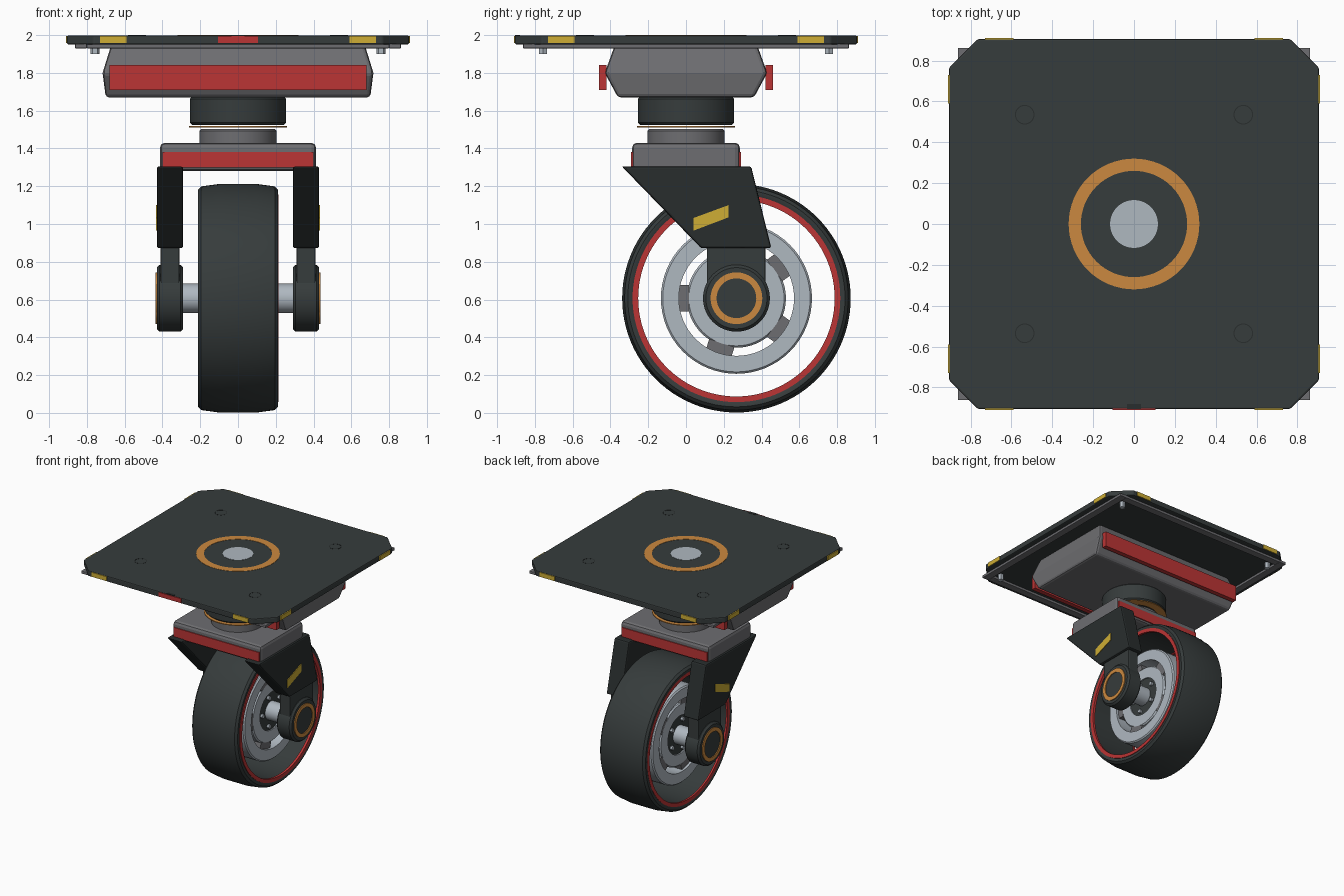
import bpy, bmesh, math
from mathutils import Matrix, Vector

if "Cube" in bpy.data.objects:
    bpy.data.objects.remove(bpy.data.objects["Cube"], do_unlink=True)


def material(name, r, g, b):
    m = bpy.data.materials.new(name)
    m.use_nodes = True
    m.diffuse_color = (r, g, b, 1)
    m.node_tree.nodes["Principled BSDF"].inputs["Base Color"].default_value = (r, g, b, 1)
    return m


DARK = material("charcoal", 0.037, 0.045, 0.045)
BLACK = material("near black", 0.022, 0.027, 0.027)
GREY = material("mid grey", 0.155, 0.155, 0.165)
SILVER = material("silver", 0.43, 0.48, 0.53)
RED = material("red", 0.50, 0.035, 0.035)
ORANGE = material("orange", 0.60, 0.25, 0.05)
YELLOW = material("yellow", 0.62, 0.42, 0.035)

WY, WZ = 0.267, 0.607  # wheel axis


def finish(name, bm, mat, bevel=0, smooth=False):
    bmesh.ops.recalc_face_normals(bm, faces=bm.faces)
    me = bpy.data.meshes.new(name)
    bm.to_mesh(me)
    bm.free()
    ob = bpy.data.objects.new(name, me)
    bpy.context.collection.objects.link(ob)
    me.materials.append(mat)
    if bevel:
        mod = ob.modifiers.new("edge bevel", 'BEVEL')
        mod.width, mod.segments, mod.limit_method = bevel, 2, 'ANGLE'
    if smooth:
        bpy.ops.object.select_all(action='DESELECT')
        ob.select_set(True)
        bpy.context.view_layer.objects.active = ob
        bpy.ops.object.shade_smooth_by_angle(angle=math.radians(35))
    return ob


def box(name, mat, lo, hi, bevel=0):
    bm = bmesh.new()
    bmesh.ops.create_cube(bm, size=1)
    lo, hi = Vector(lo), Vector(hi)
    for v in bm.verts:
        v.co = Vector([a + (c + 0.5) * (b - a) for a, b, c in zip(lo, hi, v.co)])
    return finish(name, bm, mat, bevel)


def prism(name, mat, points, axis, start, end, bevel=0):
    """Extrude a flat outline along x (points are y, z) or z (points are x, y)."""
    bm = bmesh.new()
    place = (lambda p, d: (d, *p)) if axis == 'x' else (lambda p, d: (*p, d))
    face = bm.faces.new([bm.verts.new(place(p, start)) for p in points])
    new = bmesh.ops.extrude_face_region(bm, geom=[face])["geom"]
    shift = Vector(place((0, 0), end - start))
    bmesh.ops.translate(bm, vec=shift, verts=[v for v in new if isinstance(v, bmesh.types.BMVert)])
    return finish(name, bm, mat, bevel)


def lathe(name, mat, profile, axis='z', centre=(0, 0, 0), steps=64):
    """Spin a closed (radius, height) profile around an axis."""
    bm = bmesh.new()
    rings = []
    for i in range(steps):
        a = math.tau * i / steps
        c, s = math.cos(a), math.sin(a)
        rings.append([bm.verts.new((r * c, r * s, h) if axis == 'z' else (h, r * c, r * s))
                      for r, h in profile])
    n = len(profile)
    for i in range(steps):
        a, b = rings[i], rings[(i + 1) % steps]
        for j in range(n):
            k = (j + 1) % n
            bm.faces.new((a[j], b[j], b[k], a[k]))
    bmesh.ops.remove_doubles(bm, verts=bm.verts, dist=1e-5)
    bmesh.ops.translate(bm, vec=Vector(centre), verts=bm.verts)
    return finish(name, bm, mat, smooth=True)


def ring(name, mat, inner, outer, lo, hi, axis='z', centre=(0, 0, 0), c=0.0, steps=64):
    """Tube, or a solid disc when inner is 0, with chamfered outer rims."""
    prof = [(inner, lo), (outer - c, lo), (outer, lo + c), (outer, hi - c), (outer - c, hi), (inner, hi)]
    if not c:
        prof = [(inner, lo), (outer, lo), (outer, hi), (inner, hi)]
    return lathe(name, mat, prof, axis, centre, steps)


# Mounting plate with cut corners
P, C = 0.905, 0.765
outline = [(C, -P), (P, -C), (P, C), (C, P), (-C, P), (-P, C), (-P, -C), (-C, -P)]
prism("top_plate", DARK, outline, 'z', 1.95, 1.998, 0.008)
ring("plate_orange_ring", ORANGE, 0.26, 0.32, 1.995, 2.0)
ring("plate_centre_disc", SILVER, 0, 0.117, 1.995, 2.0)
box("plate_notch", BLACK, (-0.035, -0.905, 1.99), (0.035, -0.88, 2.0))
box("front_red_marker", RED, (-0.105, -0.911, 1.957), (0.105, -0.902, 1.994))

# Corner details: holes, bolts and edge markers
for sx in (-1, 1):
    for sy in (-1, 1):
        ring("plate_hole_cap", BLACK, 0.043, 0.048, 1.996, 1.9995, centre=(sx * .535, sy * .535, 0), steps=32)
        ring("frame_bolt", SILVER, 0, 0.024, 1.9, 1.95, centre=(sx * .757, sy * .757, 0), steps=6)
        xs, ys = sorted((sx * .59, sx * .73)), sorted((sy * .902, sy * .911))
        box("edge_marker", YELLOW, (xs[0], ys[0], 1.957), (xs[1], ys[1], 1.994))
        xs, ys = sorted((sx * .902, sx * .911)), sorted((sy * .59, sy * .73))
        box("edge_marker", YELLOW, (xs[0], ys[0], 1.957), (xs[1], ys[1], 1.994))

# Square frame under the plate
for s in (-1, 1):
    a, b = sorted((s * 0.80, s * 0.862))
    box("frame_rail", GREY, (a, -0.862, 1.93), (b, 0.862, 1.953), 0.004)
    box("frame_rail", GREY, (-0.80, a, 1.93), (0.80, b, 1.953), 0.004)

# Tapered housing built from stacked rectangles
bm = bmesh.new()
layers = []
for hx, hy, z in ((0.70, 0.36, 1.67), (0.717, 0.43, 1.80), (0.67, 0.375, 1.952)):
    layers.append([bm.verts.new((x * hx, y * hy, z)) for x, y in ((-1, -1), (1, -1), (1, 1), (-1, 1))])
bm.faces.new(layers[0])
bm.faces.new(layers[2])
for low, high in zip(layers, layers[1:]):
    for i in range(4):
        j = (i + 1) % 4
        bm.faces.new((low[i], low[j], high[j], high[i]))
finish("housing", bm, GREY, 0.018)
for s in (-1, 1):
    a, b = sorted((s * 0.42, s * 0.46))
    box("housing_red_bar", RED, (-0.68, a, 1.71), (0.68, b, 1.842))

# Swivel
ring("swivel_collar", DARK, 0, 0.255, 1.525, 1.675, c=0.012)
ring("swivel_orange_ring", ORANGE, 0.19, 0.26, 1.511, 1.518)
ring("swivel_post", GREY, 0, 0.205, 1.42, 1.502, c=0.01)

# Fork crown with red bands front and back
box("fork_crown", GREY, (-0.413, -0.285, 1.28), (0.413, 0.285, 1.43), 0.025)
for s in (-1, 1):
    a, b = sorted((s * 0.28, s * 0.292))
    box("crown_red_band", RED, (-0.4, a, 1.3), (0.4, b, 1.382))

# Fork legs, one each side
for s in (-1, 1):
    leg = [(-0.34, 1.305), (0.345, 1.305), (0.452, 0.872), (0.08, 0.872)]
    prism("fork_leg", BLACK, leg, 'x', s * 0.29, s * 0.43, 0.012)
    stripe = [(0.04, 0.965), (0.225, 1.035), (0.225, 1.1), (0.04, 1.032)]
    prism("leg_stripe", YELLOW, stripe, 'x', s * 0.428, s * 0.435)
    box("fork_link", DARK, (s * 0.36 - 0.05, 0.11, WZ), (s * 0.36 + 0.05, 0.42, 0.89), 0.008)
    a, b = sorted((s * 0.29, s * 0.43))
    ring("axle_cap", DARK, 0, 0.177, a, b, 'x', (0, WY, WZ), 0.015)
    a, b = sorted((s * 0.427, s * 0.437))
    ring("cap_orange_ring", ORANGE, 0.105, 0.137, a, b, 'x', (0, WY, WZ))

# Wheel
hub = (0, WY, WZ)
ring("axle", SILVER, 0, 0.077, -0.32, 0.32, 'x', hub)
side = [(0.53, 0.195), (0.55, 0.21), (0.575, 0.212), (0.592, 0.195), (0.605, 0.1)]
tyre = side + [(r, -x) for r, x in reversed(side)]
lathe("tyre", DARK, tyre, 'x', hub, 96)
ring("tyre_red_ring", RED, 0.52, 0.55, 0.195, 0.215, 'x', hub, steps=96)
ring("tyre_red_ring", RED, 0.52, 0.55, -0.211, -0.195, 'x', hub, steps=96)
ring("outer_rim", SILVER, 0.305, 0.40, -0.15, 0.15, 'x', hub, 0.01)
ring("inner_rim", SILVER, 0.16, 0.262, -0.13, 0.13, 'x', hub, 0.01)
ring("hub_core", DARK, 0, 0.165, -0.12, 0.12, 'x', hub)

# Five spacers and hub bolts around the axle
for i in range(5):
    ang = math.radians(36 + 72 * i)
    spacer = box("rim_spacer", GREY, (-0.13, 0.25, -0.07), (0.13, 0.315, 0.07))
    spacer.matrix_world = Matrix.Translation(hub) @ Matrix.Rotation(ang, 4, 'X')
    at = (0, WY + 0.125 * math.cos(ang), WZ + 0.125 * math.sin(ang))
    ring("hub_bolt", SILVER, 0, 0.018, -0.14, 0.14, 'x', at, steps=6)
